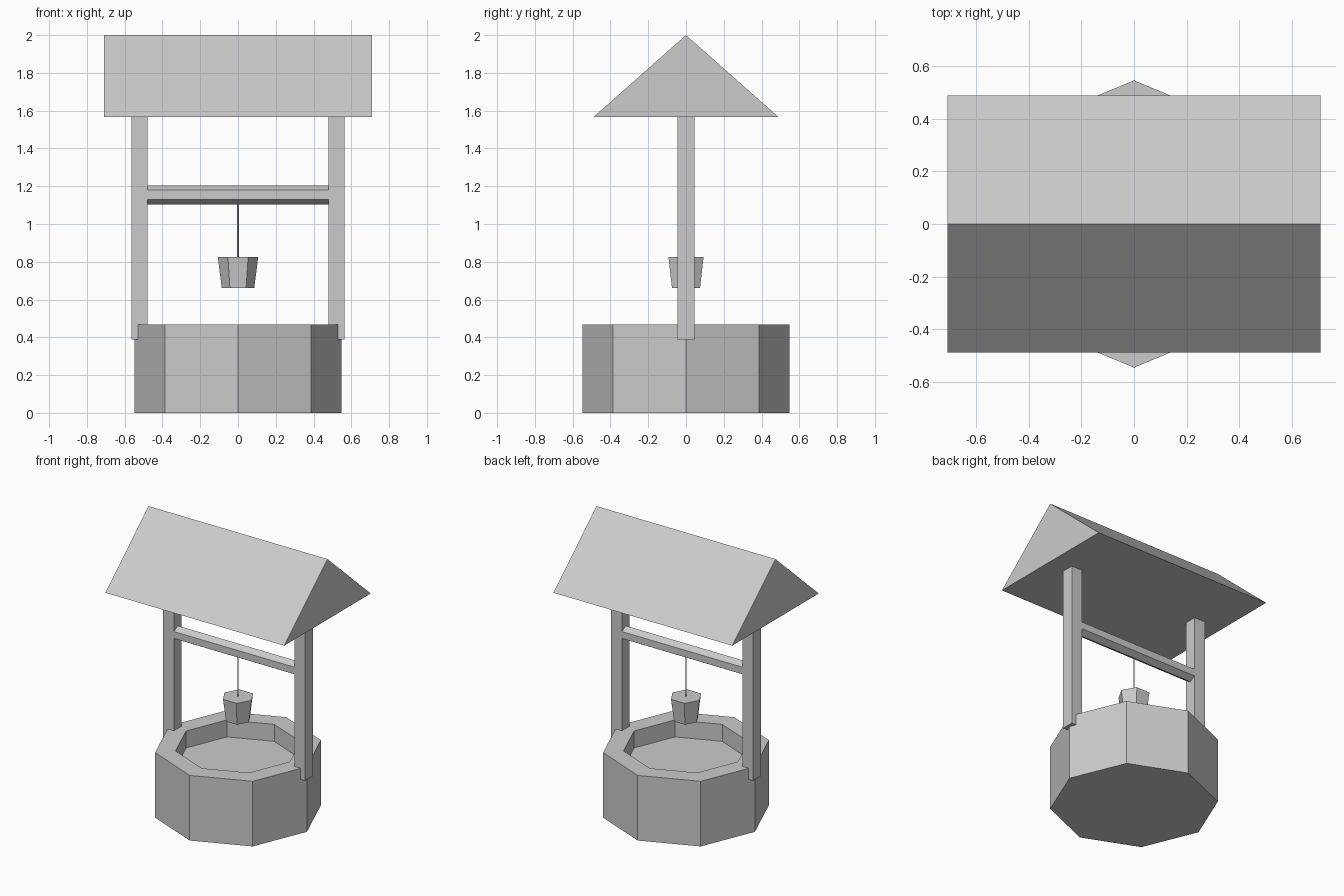
import bpy, bmesh
from math import pi, cos, sin

cube = bpy.data.objects.get("Cube")
if cube:
    bpy.data.objects.remove(cube, do_unlink=True)

grey = bpy.data.materials.new("plain grey")
grey.use_nodes = True
grey.diffuse_color = (0.6, 0.6, 0.6, 1)
grey.node_tree.nodes["Principled BSDF"].inputs["Base Color"].default_value = (0.6, 0.6, 0.6, 1)


def ring(sides, radius, z, turn=0.0):
    """Horizontal polygon of points at height z."""
    steps = [turn + 2 * pi * i / sides for i in range(sides)]
    return [(radius * cos(a), radius * sin(a), z) for a in steps]


def loft(name, rings):
    """Skin a stack of matching rings and cap both ends."""
    bm = bmesh.new()
    loops = [[bm.verts.new(p) for p in r] for r in rings]
    for low, high in zip(loops, loops[1:]):
        n = len(low)
        for i in range(n):
            j = (i + 1) % n
            bm.faces.new((low[i], low[j], high[j], high[i]))
    bm.faces.new(loops[0][::-1])
    bm.faces.new(loops[-1])
    bmesh.ops.recalc_face_normals(bm, faces=bm.faces[:])
    mesh = bpy.data.meshes.new(name)
    bm.to_mesh(mesh)
    bm.free()
    mesh.materials.append(grey)
    obj = bpy.data.objects.new(name, mesh)
    bpy.context.collection.objects.link(obj)
    return obj


def along_x(name, profile, half):
    """Extrude a (y, z) profile from -half to +half along x."""
    return loft(name, [[(x, y, z) for y, z in profile] for x in (-half, half)])


# Octagonal wall with a recessed floor
WALL_TOP, FLOOR = 0.467, 0.345
loft("well_wall", [ring(8, 0.547, 0), ring(8, 0.547, WALL_TOP),
                   ring(8, 0.412, WALL_TOP), ring(8, 0.412, FLOOR)])

# Square posts on both sides
for side, label in ((1, "left"), (-1, "right")):
    corners = [(0.478, -0.044), (0.564, -0.044), (0.564, 0.044), (0.478, 0.044)]
    loft(label + "_post", [[(side * x, y, z) for x, y in corners] for z in (0.388, 1.58)])

# Solid gabled roof
along_x("roof", [(-0.49, 1.566), (0.49, 1.566), (0, 2)], 0.71)

# Six-sided crossbar with a point at the top
BAR_Z, BAR_R = 1.154, 0.05
along_x("crossbar", [(x, BAR_Z + y) for x, y, _ in ring(6, BAR_R, 0, pi / 6)], 0.48)

# Rope and closed six-sided bucket
BUCKET_TOP = 0.825
loft("rope", [ring(6, 0.004, BUCKET_TOP - 0.01), ring(6, 0.004, BAR_Z)])
loft("bucket", [ring(6, 0.086, 0.662), ring(6, 0.107, BUCKET_TOP)])
